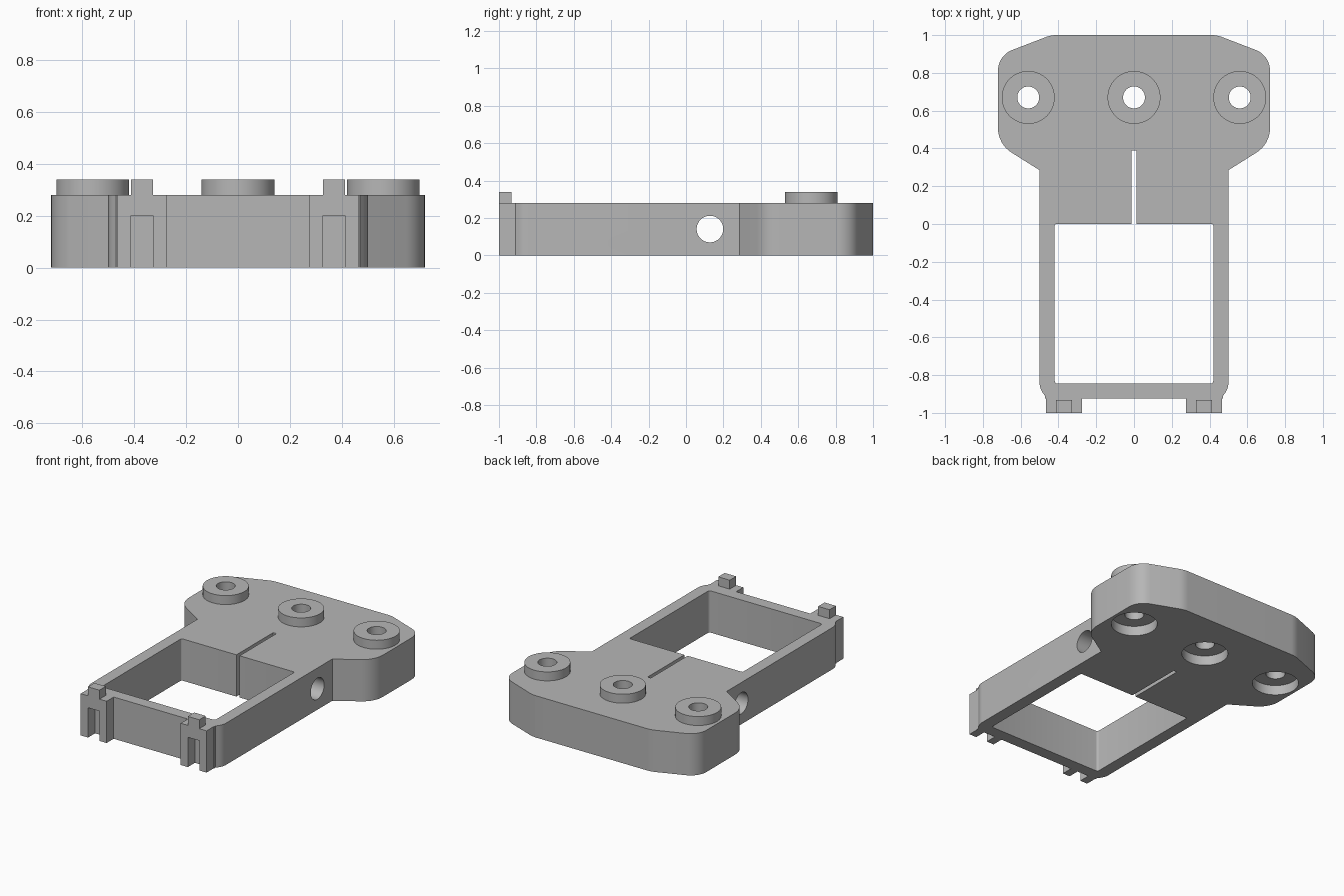
import bpy, bmesh, math
from mathutils import Vector, Matrix

cube = bpy.data.objects.get("Cube")
if cube:
    bpy.data.objects.remove(cube, do_unlink=True)

grey = bpy.data.materials.new("plain_grey")
grey.use_nodes = True
colour = (0.47, 0.47, 0.47, 1)
grey.diffuse_color = colour
grey.node_tree.nodes["Principled BSDF"].inputs["Base Color"].default_value = colour

HEIGHT, RAISED = 0.28, 0.34
BOSS_X, BOSS_Y = (-0.56, 0, 0.56), 0.67


def finish(name, bm):
    bmesh.ops.recalc_face_normals(bm, faces=bm.faces)
    mesh = bpy.data.meshes.new(name)
    bm.to_mesh(mesh)
    bm.free()
    mesh.materials.append(grey)
    obj = bpy.data.objects.new(name, mesh)
    bpy.context.collection.objects.link(obj)
    return obj


def rounded(points, steps=8):
    """Fillet each (x, y, tangent length) corner of a closed outline."""
    out = []
    for i, (x, y, t) in enumerate(points):
        p = Vector((x, y))
        if not t:
            out.append(p)
            continue
        a = (Vector(points[i - 1][:2]) - p).normalized()
        b = (Vector(points[(i + 1) % len(points)][:2]) - p).normalized()
        half = a.angle(b) / 2
        radius = t * math.tan(half)
        centre = p + (a + b).normalized() * (t / math.cos(half))
        u, v = p + a * t - centre, p + b * t - centre
        sweep = u.angle(v)
        for k in range(steps + 1):
            f = k / steps
            w = (u * math.sin((1 - f) * sweep) + v * math.sin(f * sweep)) / math.sin(sweep)
            out.append(centre + w.normalized() * radius)
    return out


def extrude(name, outline, low, high, along_y=False):
    bm = bmesh.new()
    place = (lambda p: (p[0], low, p[1])) if along_y else (lambda p: (p[0], p[1], low))
    face = bm.faces.new([bm.verts.new(place(p)) for p in outline])
    top = bmesh.ops.extrude_face_region(bm, geom=[face])["geom"]
    shift = (0, high - low, 0) if along_y else (0, 0, high - low)
    bmesh.ops.translate(bm, vec=shift, verts=[g for g in top if isinstance(g, bmesh.types.BMVert)])
    return finish(name, bm)


def box(name, x, y, z):
    return extrude(name, [(x[0], y[0]), (x[1], y[0]), (x[1], y[1]), (x[0], y[1])], *z)


def cylinder(name, radius, length, centre, sideways=False):
    bm = bmesh.new()
    turn = Matrix.Rotation(math.pi / 2, 4, "Y") if sideways else Matrix()
    bmesh.ops.create_cone(bm, cap_ends=True, segments=64, radius1=radius, radius2=radius,
                          depth=length, matrix=Matrix.Translation(centre) @ turn)
    return finish(name, bm)


def combine(target, tool, operation):
    mod = target.modifiers.new(operation.lower(), "BOOLEAN")
    mod.object, mod.operation, mod.solver = tool, operation, "EXACT"
    bpy.context.view_layer.objects.active = target
    bpy.ops.object.modifier_apply(modifier=mod.name)
    bpy.data.objects.remove(tool, do_unlink=True)


# Main plate: wide rounded head narrowing to a frame, mirrored outline
side = [(0.47, -0.925, 0), (0.47, -0.912, 0), (0.5, -0.87, 0.03), (0.5, 0.285, 0),
        (0.72, 0.423, 0.085), (0.72, 0.892, 0.08), (0.44, 1, 0.03)]
outline = rounded(side + [(-x, y, t) for x, y, t in reversed(side)])
plate = extrude("mounting_plate", outline, 0, HEIGHT)

# Raised round bosses
for x in BOSS_X:
    combine(plate, cylinder("boss", 0.14, 0.1, (x, BOSS_Y, RAISED - 0.05)), "UNION")

# Rectangular window, clamp slot and cross hole
window = rounded([(-0.42, -0.845, 0.015), (0.42, -0.845, 0.015), (0.42, 0, 0.01), (-0.42, 0, 0.01)], 4)
combine(plate, extrude("window_cutter", window, -0.1, 0.5), "DIFFERENCE")
combine(plate, box("slot_cutter", (-0.012, 0.012), (-0.05, 0.39), (-0.1, 0.5)), "DIFFERENCE")
combine(plate, cylinder("cross_hole_cutter", 0.071, 2, (0, 0.128, 0.141), True), "DIFFERENCE")

# Screw holes with round recesses underneath
for x in BOSS_X:
    combine(plate, cylinder("screw_cutter", 0.058, 1, (x, BOSS_Y, 0.2)), "DIFFERENCE")
    combine(plate, cylinder("recess_cutter", 0.14, 0.13, (x, BOSS_Y, 0)), "DIFFERENCE")

# Grooved front lugs, each with a small nub on top
parts = [plate]
for label, s in (("left", 1), ("right", -1)):
    arch = [(0.275, 0), (0.328, 0), (0.328, 0.2), (0.413, 0.2), (0.413, 0),
            (0.467, 0), (0.467, HEIGHT), (0.275, HEIGHT)]
    parts.append(extrude(label + "_lug", [(s * x, z) for x, z in arch], -1, -0.925, True))
    parts.append(box(label + "_nub", (s * 0.328, s * 0.413), (-1, -0.932), (HEIGHT, RAISED)))

# Smooth the curved walls, keep edges sharp
bpy.ops.object.select_all(action="DESELECT")
for part in parts:
    part.select_set(True)
bpy.context.view_layer.objects.active = plate
bpy.ops.object.shade_smooth_by_angle(angle=math.radians(20))
